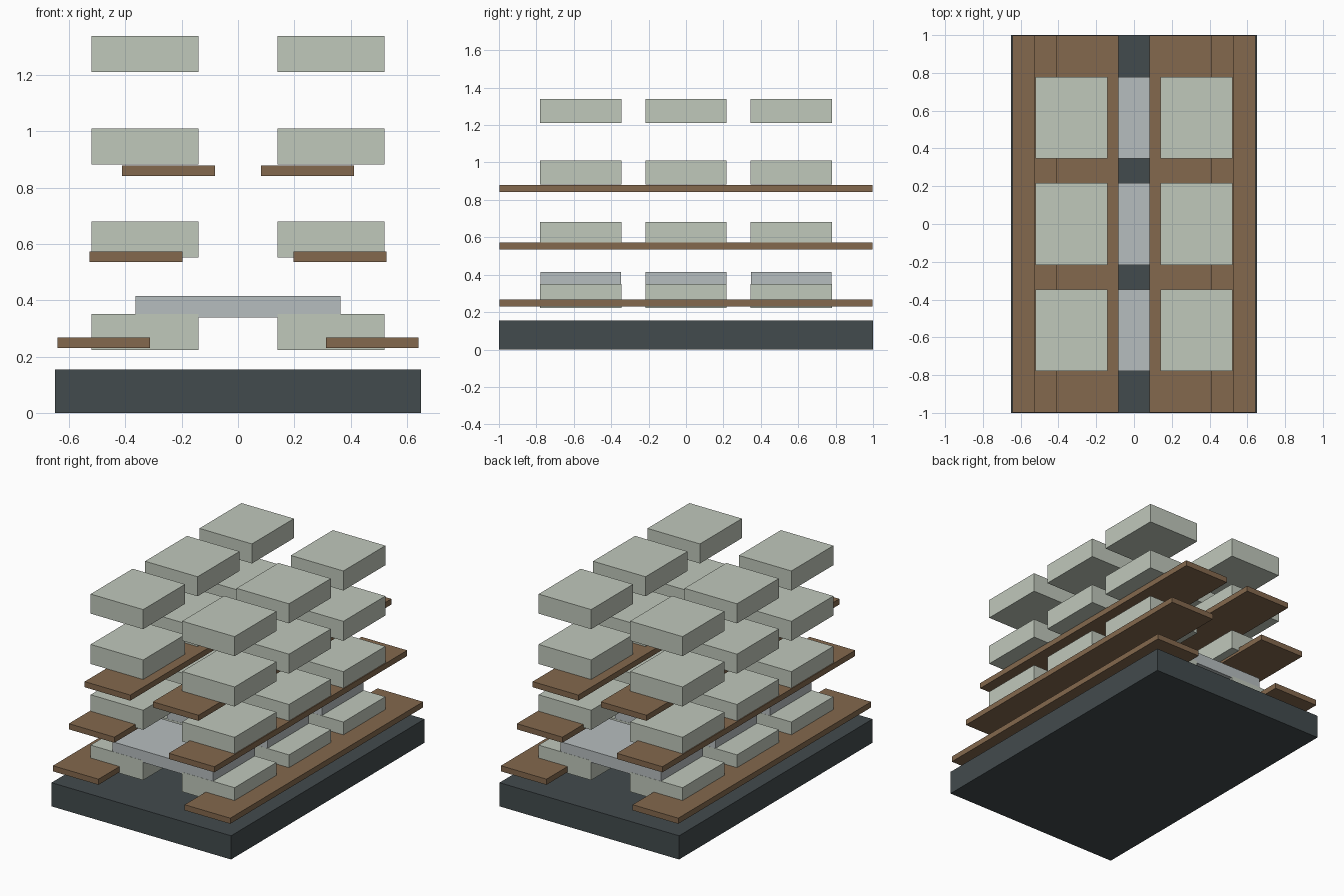
import bpy

if "Cube" in bpy.data.objects:
    bpy.data.objects.remove(bpy.data.objects["Cube"])


def material(name, rgb):
    m = bpy.data.materials.new(name)
    m.diffuse_color = (*rgb, 1)
    m.use_nodes = True
    m.node_tree.nodes["Principled BSDF"].inputs["Base Color"].default_value = m.diffuse_color
    return m


slate = material("slate", (0.055, 0.07, 0.075))
wood = material("wood", (0.23, 0.14, 0.075))
stone = material("pale_stone", (0.53, 0.58, 0.50))
steel = material("pale_steel", (0.47, 0.51, 0.52))


def box(name, x, y, z, mat):
    """Box spanning the given (min, max) ranges."""
    spans = (x, y, z)
    bpy.ops.mesh.primitive_cube_add(size=1, location=[(a + b) / 2 for a, b in spans])
    ob = bpy.context.object
    ob.name = name
    ob.scale = [b - a for a, b in spans]
    bpy.ops.object.transform_apply(location=False, rotation=False, scale=True)
    ob.data.materials.append(mat)


# Base slab
box("base_slab", (-0.65, 0.65), (-1, 1), (0, 0.155), slate)

# Long planks, stepping inward with height
for level in range(3):
    cx = 0.477 - 0.115 * level
    z = 0.23 + 0.306 * level
    for side, s in (("left", -1), ("right", 1)):
        box(f"{side}_plank_{level + 1}",
            (s * cx - 0.165, s * cx + 0.165), (-0.997, 0.997), (z, z + 0.037), wood)

# Three rows: four levels of paired blocks and one bridge plate per row
for row in range(3):
    y = 0.5625 * (row - 1)
    for level in range(4):
        z = 0.223 + 0.3295 * level
        for side, s in (("left", -1), ("right", 1)):
            box(f"{side}_block_{row + 1}_{level + 1}",
                (s * 0.331 - 0.19, s * 0.331 + 0.19), (y - 0.217, y + 0.217),
                (z, z + 0.128), stone)
    box(f"bridge_plate_{row + 1}", (-0.364, 0.364), (y - 0.216, y + 0.216),
        (0.339, 0.415), steel)
